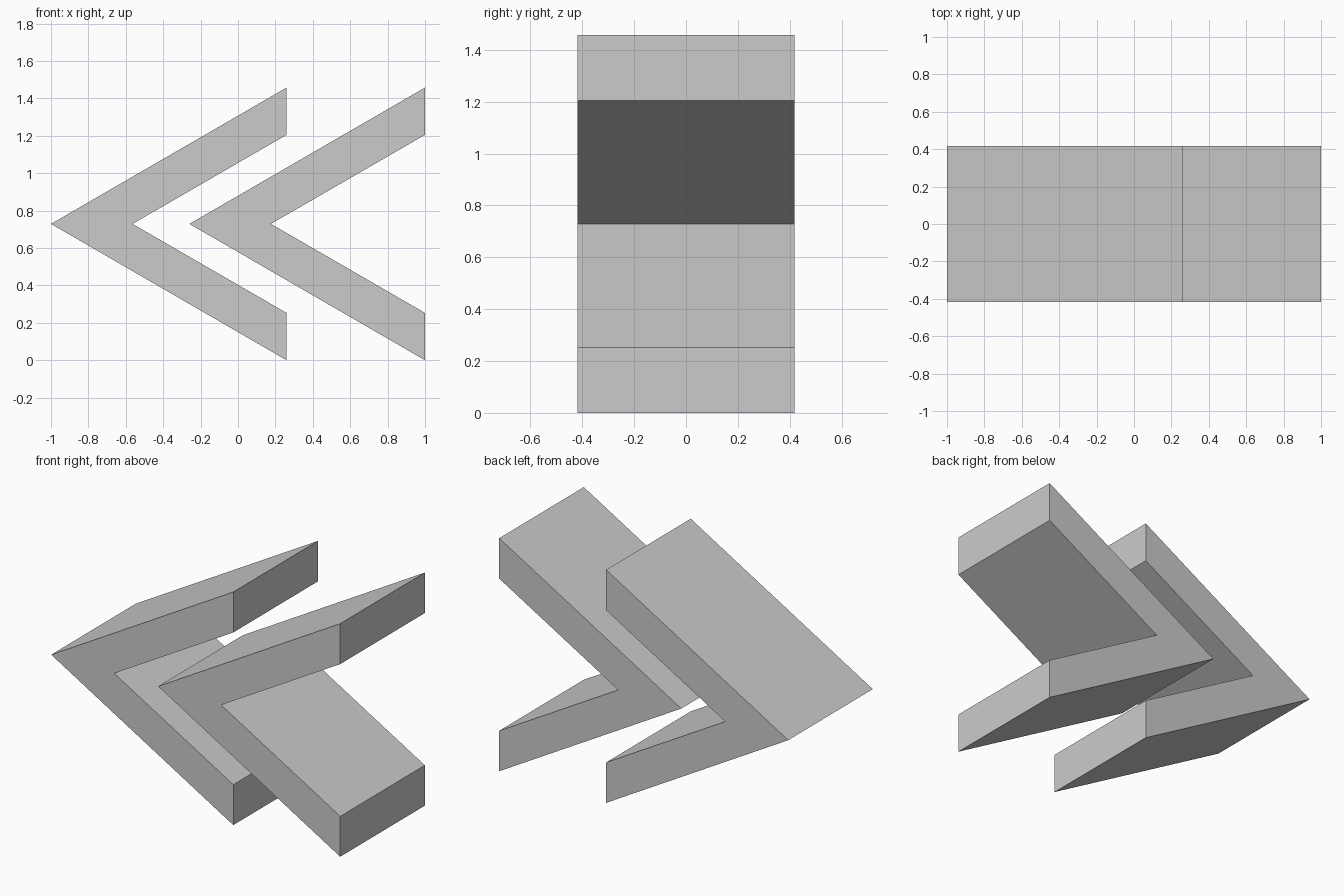
import bpy
import bmesh

cube = bpy.data.objects.get("Cube")
if cube:
    bpy.data.objects.remove(cube, do_unlink=True)

# Single flat colour
GREY = (0.6, 0.6, 0.6, 1.0)
grey = bpy.data.materials.new("plain_grey")
grey.use_nodes = True
grey.diffuse_color = GREY
grey.node_tree.nodes["Principled BSDF"].inputs["Base Color"].default_value = GREY

HEIGHT = 1.458      # full height
END = 0.253         # height of each vertical arm end
LENGTH = 1.26       # tip to arm ends
NOTCH = 0.436       # tip to inner corner
HALF_DEPTH = 0.418


def chevron(name, tip_x):
    """Left-pointing chevron profile extruded along y."""
    mid = HEIGHT / 2
    upper = [(LENGTH, mid), (LENGTH, mid - END)]
    lower = [(x, -z) for x, z in reversed(upper)]
    profile = [(0, 0)] + upper + [(NOTCH, 0)] + lower

    bm = bmesh.new()
    verts = [bm.verts.new((tip_x + x, -HALF_DEPTH, mid + z)) for x, z in profile]
    face = bm.faces.new(verts)
    result = bmesh.ops.extrude_face_region(bm, geom=[face])
    moved = [g for g in result["geom"] if isinstance(g, bmesh.types.BMVert)]
    bmesh.ops.translate(bm, verts=moved, vec=(0, 2 * HALF_DEPTH, 0))
    bmesh.ops.recalc_face_normals(bm, faces=bm.faces)

    mesh = bpy.data.meshes.new(name)
    bm.to_mesh(mesh)
    bm.free()
    mesh.materials.append(grey)
    bpy.context.collection.objects.link(bpy.data.objects.new(name, mesh))


# Two matching chevrons, one behind the other along x
chevron("right_chevron", -1.0)
chevron("left_chevron", 1.0 - LENGTH)
